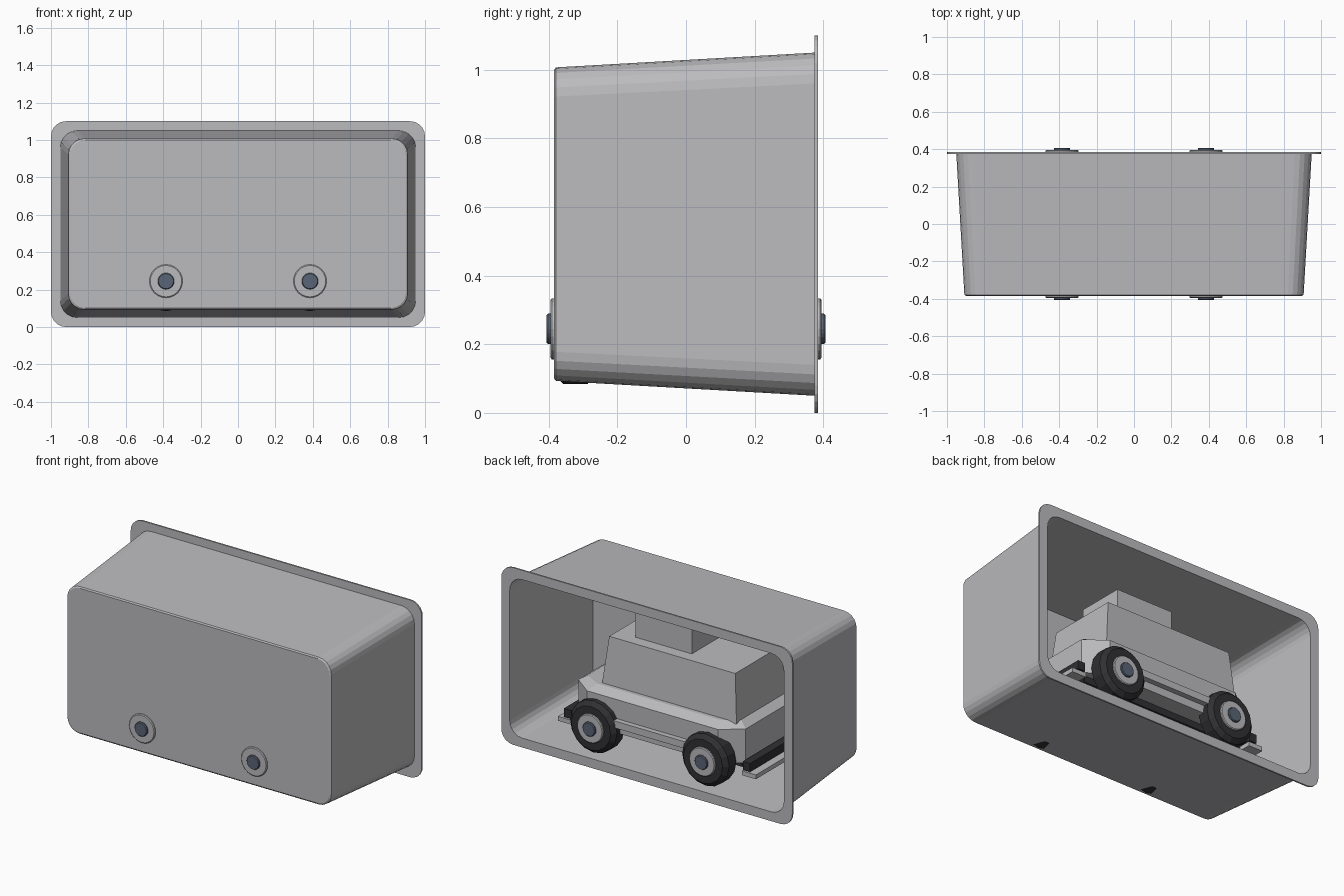
import bpy, bmesh, math
from mathutils import Matrix

if "Cube" in bpy.data.objects:
    bpy.data.objects.remove(bpy.data.objects["Cube"])


def material(name, r, g, b):
    m = bpy.data.materials.new(name)
    m.diffuse_color = (r, g, b, 1)
    m.use_nodes = True
    m.node_tree.nodes["Principled BSDF"].inputs["Base Color"].default_value = m.diffuse_color
    return m


GREY = material("plain grey", 0.50, 0.50, 0.52)
BLACK = material("rubber black", 0.03, 0.03, 0.034)
SLATE = material("slate blue", 0.10, 0.13, 0.18)


def finish(bm, name, mat):
    bmesh.ops.recalc_face_normals(bm, faces=bm.faces)
    me = bpy.data.meshes.new(name)
    bm.to_mesh(me)
    bm.free()
    me.materials.append(mat)
    ob = bpy.data.objects.new(name, me)
    bpy.context.collection.objects.link(ob)
    return ob


def loft(name, loops, mat):
    """Skin a list of equal-length point loops and cap both ends."""
    bm = bmesh.new()
    rings = [[bm.verts.new(p) for p in loop] for loop in loops]
    n = len(rings[0])
    for a, b in zip(rings, rings[1:]):
        for i in range(n):
            j = (i + 1) % n
            bm.faces.new((a[i], a[j], b[j], b[i]))
    bm.faces.new(rings[0])
    bm.faces.new(rings[-1])
    return finish(bm, name, mat)


def rounded(y, hx, hz, r, seg=5):
    """Rounded rectangle facing y, centred at z = 0.55."""
    pts = []
    for k, (sx, sz) in enumerate([(1, 1), (-1, 1), (-1, -1), (1, -1)]):
        for i in range(seg + 1):
            a = math.pi / 2 * (k + i / seg)
            pts.append((sx * (hx - r) + r * math.cos(a), y,
                        0.55 + sz * (hz - r) + r * math.sin(a)))
    return pts


def block(name, x0, x1, y0, y1, z0, z1, mat):
    bm = bmesh.new()
    bmesh.ops.create_cube(bm, size=1, matrix=Matrix.Translation(
        ((x0 + x1) / 2, (y0 + y1) / 2, (z0 + z1) / 2))
        @ Matrix.Diagonal((x1 - x0, y1 - y0, z1 - z0, 1)))
    return finish(bm, name, mat)


def turned(name, x, z, profile, n, mat):
    """Disc-like part turned around a y axis; profile is (y, radius)."""
    return loft(name, [[(x + r * math.cos(2 * math.pi * i / n), y,
                         z + r * math.sin(2 * math.pi * i / n))
                        for i in range(n)] for y, r in profile], mat)


# Open tapered case with a rim at the back
loft("case_shell", [rounded(*a) for a in (
    (-0.385, 0.897, 0.449, 0.08), (-0.379, 0.907, 0.457, 0.085),
    (0.375, 0.950, 0.500, 0.09), (0.375, 1.0, 0.55, 0.08),
    (0.385, 1.0, 0.55, 0.08), (0.385, 0.942, 0.492, 0.085),
    (-0.373, 0.899, 0.449, 0.08))], GREY)


# Vehicle hull with clipped corners
def octagon(z, hx, cx, hy, cy):
    return [(hx, cy, z), (cx, hy, z), (-cx, hy, z), (-hx, cy, z),
            (-hx, -cy, z), (-cx, -hy, z), (cx, -hy, z), (hx, -cy, z)]


loft("hull", [octagon(0.23, 0.575, 0.45, 0.325, 0.235),
              octagon(0.44, 0.575, 0.45, 0.330, 0.235),
              octagon(0.47, 0.530, 0.42, 0.270, 0.210)], GREY)


# Cabin and roof box
def rect(z, x0, x1, hy):
    return [(x0, -hy, z), (x1, -hy, z), (x1, hy, z), (x0, hy, z)]


loft("cabin", [rect(0.46, -0.52, 0.405, 0.247),
               rect(0.758, -0.494, 0.372, 0.222)], GREY)
block("roof_box", -0.144, 0.243, -0.148, 0.148, 0.75, 0.92, GREY)

# Dark chassis
block("chassis", -0.54, 0.54, -0.22, 0.22, 0.19, 0.235, BLACK)

for s, end in ((-1, "left"), (1, "right")):
    # Bumper bar, step plate and bracket at each end
    xs = sorted((s * 0.59, s * 0.64))
    block("bumper_" + end, *xs, -0.285, 0.285, 0.21, 0.262, BLACK)
    xs = sorted((s * 0.585, s * 0.68))
    block("step_plate_" + end, *xs, -0.285, 0.285, 0.175, 0.202, GREY)
    for sy in (-1, 1):
        xs = sorted((s * 0.52, s * 0.61))
        ys = sorted((sy * 0.17, sy * 0.21))
        block("bumper_bracket", *xs, *ys, 0.19, 0.24, BLACK)
    # Axle
    turned("axle_" + end, s * 0.385, 0.245, [(-0.3, 0.03), (0.3, 0.03)], 10, BLACK)

for sy, side in ((-1, "front"), (1, "back")):
    # Side rail between the wheels
    ys = sorted((sy * 0.315, sy * 0.36))
    block("side_rail_" + side, -0.27, 0.27, *ys, 0.277, 0.32, GREY)
    # Wheels
    for sx in (-1, 1):
        x = sx * 0.385
        turned("tyre_" + side, x, 0.245, [(sy * y, r) for y, r in (
            (0.265, 0.09), (0.265, 0.135), (0.287, 0.161),
            (0.357, 0.161), (0.383, 0.135), (0.383, 0.08))], 16, BLACK)
        turned("wheel_disc_" + side, x, 0.245, [(sy * y, r) for y, r in (
            (0.30, 0.089), (0.391, 0.089), (0.395, 0.084))], 24, GREY)
        turned("hub_" + side, x, 0.245, [(sy * y, r) for y, r in (
            (0.36, 0.044), (0.402, 0.044), (0.407, 0.040))], 20, SLATE)
